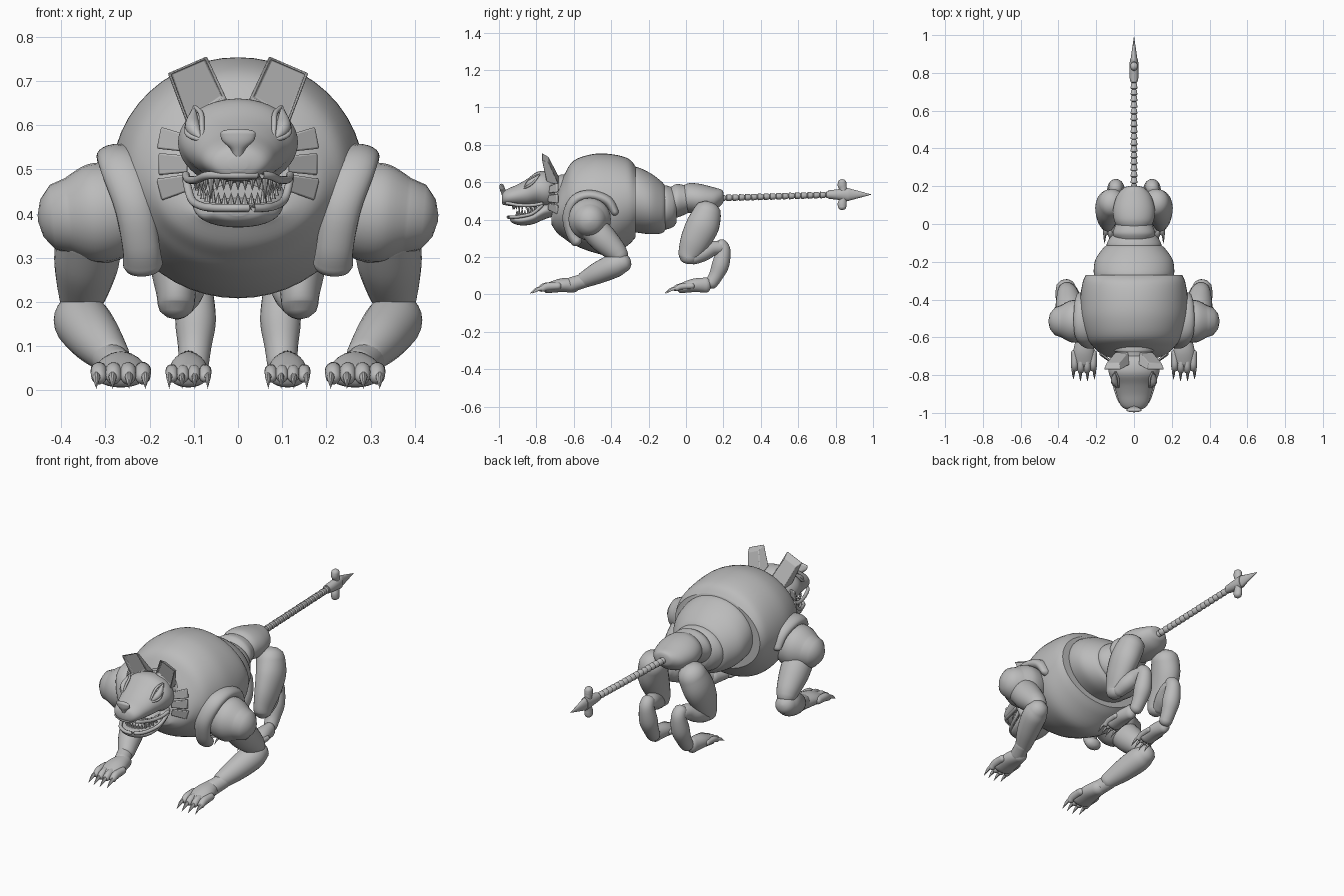
import bpy, bmesh, math
from mathutils import Vector

cube = bpy.data.objects.get("Cube")
if cube:
    bpy.data.objects.remove(cube)

grey = bpy.data.materials.new("plain_grey")
grey.use_nodes = True
grey.diffuse_color = (0.5, 0.5, 0.5, 1)
grey.node_tree.nodes["Principled BSDF"].inputs["Base Color"].default_value = (0.5, 0.5, 0.5, 1)


def finish(name, bm, angle=40):
    bmesh.ops.recalc_face_normals(bm, faces=bm.faces)
    mesh = bpy.data.meshes.new(name)
    bm.to_mesh(mesh)
    bm.free()
    mesh.materials.append(grey)
    mesh.shade_smooth()
    mesh.set_sharp_from_angle(angle=math.radians(angle))
    ob = bpy.data.objects.new(name, mesh)
    bpy.context.collection.objects.link(ob)
    return ob


def spline(rows, sub):
    """Catmull-Rom through rows of any width."""
    rows = [Vector(r) for r in rows]
    out = []
    for i in range(len(rows) - 1):
        a, b, c, d = rows[max(i - 1, 0)], rows[i], rows[i + 1], rows[min(i + 2, len(rows) - 1)]
        for k in range(sub):
            t = k / sub
            out.append(b + (c - a) * (t / 2) + (a * 2 - b * 5 + c * 4 - d) * (t * t / 2)
                       + (b * 3 - a - c * 3 + d) * (t ** 3 / 2))
    return out + [rows[-1]]


def sweep(bm, rows, sub=5, seg=24, upright=False, round_ends=False):
    """Rows are x, y, z, side radius, other radius; rings follow the path or stay upright."""
    rows = spline(rows, sub)
    if round_ends:
        for flip in (False, True):
            rows.reverse()
            end, ahead = rows[-1], (rows[-1] - rows[-2]).to_3d().normalized()
            for a in (30, 60, 85):
                s, c = math.sin(math.radians(a)), math.cos(math.radians(a))
                p = Vector(end[:3]) + ahead * s * min(end[3], end[4]) * 0.8
                rows.append(Vector((*p, end[3] * c, end[4] * c)))
    rings = []
    for i, r in enumerate(rows):
        tan = Vector(rows[min(i + 1, len(rows) - 1)][:3]) - Vector(rows[max(i - 1, 0)][:3])
        if upright:
            tan = Vector((0, 1, 0))
        tan.normalize()
        ref = Vector((1, 0, 0)) if abs(tan.x) < 0.9 else Vector((0, 1, 0))
        u = (ref - tan * ref.dot(tan)).normalized()
        v = tan.cross(u)
        p = Vector(r[:3])
        rings.append([bm.verts.new(p + u * max(r[3], 0.0003) * math.cos(math.tau * k / seg)
                                   + v * max(r[4], 0.0003) * math.sin(math.tau * k / seg)) for k in range(seg)])
    for a, b in zip(rings, rings[1:]):
        for k in range(seg):
            j = (k + 1) % seg
            bm.faces.new((a[k], a[j], b[j], b[k]))
    bm.faces.new(rings[0])
    bm.faces.new(rings[-1])


def tube(name, rows, **kw):
    bm = bmesh.new()
    sweep(bm, rows, **kw)
    return finish(name, bm)


def body(name, rows, **kw):
    """Upright loft along y; rows are y, z, half width, half height."""
    return tube(name, [(0, *r) for r in rows], upright=True, seg=48, **kw)


def limb(name, s, rows, **kw):
    return tube(name, [(r[0] * s, *r[1:4], r[-1]) for r in rows], **kw)


# Torso
body("chest", [(-.72, .40, .09, .025), (-.69, .44, .17, .11), (-.65, .47, .215, .172),
               (-.60, .49, .25, .225), (-.50, .488, .28, .262), (-.40, .48, .285, .27),
               (-.31, .495, .272, .232), (-.27, .495, .255, .19)])
body("upper_belly", [(-.30, .505, .20, .17), (-.26, .505, .213, .175), (-.19, .485, .205, .163),
                     (-.13, .465, .165, .138), (-.11, .462, .14, .115)])
body("lower_belly", [(-.15, .465, .13, .115), (-.11, .465, .145, .118), (-.07, .465, .125, .105), (-.05, .47, .1, .085)])
body("waist", [(-.08, .49, .10, .085), (-.05, .50, .112, .09), (-.01, .505, .1, .08), (.02, .51, .09, .07)])
body("pelvis", [(-.02, .51, .085, .07), (.02, .515, .105, .08), (.08, .51, .11, .08),
                (.15, .51, .09, .062), (.19, .52, .055, .04), (.2, .52, .03, .025)])
body("neck", [(-.72, .54, .1, .09), (-.68, .545, .1, .09), (-.67, .54, .115, .1), (-.62, .53, .13, .11)])

# Tail: beaded rod, knobbed crossbar and spike
beads, step = [], 0.6 / 18
for i in range(18):
    for f, r in ((0, .011), (.15, .018), (.85, .016)):
        y = .18 + (i + f) * step
        beads.append((0, y, .515 + (y - .18) * .03, r, r))
tube("tail", beads, sub=1, seg=16)
tube("tail_socket", [(0, .76, .534, .022, .022), (0, .81, .534, .024, .028), (0, .87, .534, .022, .036)])
tube("tail_crossbar", [(0, .835, .467, .02, .022), (0, .835, .485, .02, .024), (0, .84, .51, .018, .02),
                       (0, .84, .56, .018, .02), (0, .835, .583, .02, .024), (0, .835, .6, .02, .022)], round_ends=True)
tube("tail_spike", [(0, .86, .534, .02, .036), (0, .99, .534, .001, .001)], sub=1)

# Head
body("skull", [(-.69, .55, .08, .075), (-.72, .555, .12, .095), (-.76, .56, .135, .1), (-.80, .563, .13, .09),
               (-.85, .543, .108, .074), (-.90, .53, .092, .058), (-.95, .52, .076, .046),
               (-.975, .515, .055, .034), (-.985, .512, .02, .015)])
body("lower_jaw", [(-.70, .46, .085, .04), (-.76, .445, .105, .045), (-.82, .412, .1, .037),
                   (-.88, .397, .082, .028), (-.925, .4, .055, .02), (-.94, .405, .02, .01)])
body("mouth_lining", [(-.72, .46, .08, .04), (-.8, .45, .08, .04), (-.85, .44, .06, .03)])
tube("nose", [(0, -.965, .51, .012, .012), (0, -.975, .545, .016, .014),
              (0, -.982, .565, .036, .014), (0, -.986, .583, .04, .011)], round_ends=True)
for name, pts in (("upper_lip", [(.118, -.765, .487), (.112, -.82, .477), (.093, -.89, .477), (.065, -.95, .487)]),
                  ("lower_lip", [(.118, -.765, .48), (.106, -.82, .434), (.085, -.88, .418), (.055, -.925, .413)])):
    path = pts + [(0, pts[-1][1] - .025, pts[-1][2])] + [(-x, y, z) for x, y, z in reversed(pts)]
    tube(name, [(*p, .009, .009) for p in path], seg=12)

# Teeth: two arches of cones with longer fangs
bm = bmesh.new()
for half, reach, root, way in ((.098, .15, .478, -1), (.092, .13, .422, 1)):
    for i in range(-8, 9):
        t = i / 8 * 1.35
        x, y = half * math.sin(t), -.775 - reach * math.cos(t)
        z = root + .05 * (1 - math.cos(t)) ** 2 * (way > 0)
        length = .046 if abs(i) == 4 else .026
        sweep(bm, [(x, y, z, .008, .008), (x, y, z + way * length, 0, 0)], sub=1, seg=8)
finish("teeth", bm)


def ear(name, s):
    front = [(.025, -.745, .66), (.115, -.745, .60), (.16, -.77, .718), (.07, -.77, .757)]
    back = [(.03, -.68, .63), (.10, -.68, .585), (.145, -.735, .705), (.08, -.735, .735)]
    bm = bmesh.new()
    a, b = [[bm.verts.new((x * s, y, z)) for x, y, z in q] for q in (front, back)]
    face = bm.faces.new(a)
    bm.faces.new(b[::-1])
    for k in range(4):
        j = (k + 1) % 4
        bm.faces.new((a[j], a[k], b[k], b[j]))
    bmesh.ops.recalc_face_normals(bm, faces=bm.faces)
    bmesh.ops.inset_region(bm, faces=[face], thickness=.009, depth=0)
    bmesh.ops.inset_region(bm, faces=[face], thickness=.003, depth=-.012)
    ob = finish(name, bm, 30)
    mod = ob.modifiers.new("soft_edges", "BEVEL")
    mod.width, mod.segments = .003, 2


def fin(name, s, z, turn):
    bm = bmesh.new()
    bmesh.ops.create_cube(bm, size=1)
    for v in bm.verts:
        wide = .05 if v.co.x > 0 else .038
        x, h = v.co.x * .065, v.co.z * wide
        c, n = math.cos(turn), math.sin(turn)
        v.co = ((.147 + x * c - h * n) * s, -.71 + x * .7 + v.co.y * .012, z + x * n + h * c)
    ob = finish(name, bm, 30)
    mod = ob.modifiers.new("soft_edges", "BEVEL")
    mod.width, mod.segments = .004, 2


def paw(side, kind, s, cx, wrist, tip, width):
    """Palm, four toes and four claws."""
    length = wrist - tip
    limb(f"{side}_{kind}_palm", s, [(cx, wrist, .05, width * .6, .04), (cx, wrist - length * .3, .048, width * .85, .036),
                                    (cx, wrist - length * .6, .032, width * .85, .026)], round_ends=True)
    toes, claws = bmesh.new(), bmesh.new()
    for i in range(4):
        f = (i - 1.5) / 1.5
        x, r = (cx + f * width * .75), width * .29
        y = wrist - length * (.65 - .06 * abs(f))
        sweep(toes, [(x * s, y + .06, .045, r, r), (x * s, y, .042, r, r * 1.1),
                     (x * s, y - .025, .03, r * .9, r * .9)], seg=14, round_ends=True)
        x += f * .006
        sweep(claws, [(x * s, y - .02, .034, r * .55, r * .6), (x * s, y - .05, .026, r * .4, r * .5),
                      (x * s, y - length * .35, .004, 0, 0)], seg=10)
    finish(f"{side}_{kind}_toes", toes)
    finish(f"{side}_{kind}_claws", claws)


for side, s in (("left", 1), ("right", -1)):
    ear(f"{side}_ear", s)
    for part, z, turn in (("upper", .565, .2), ("middle", .512, 0), ("lower", .462, -.25)):
        fin(f"{side}_{part}_cheek_fin", s, z, turn)
    # Eye with a raised rim
    limb(f"{side}_eye", s, [(.082, -.868, .568, .002), (.1, -.84, .59, .016), (.103, -.815, .61, .014), (.098, -.785, .64, .001)])
    for rim, dx, dz in (("inner", -.018, .012), ("outer", .012, -.014)):
        limb(f"{side}_{rim}_eyelid", s, [(.08, -.872, .565, .004), (.1 + dx, -.845, .592 + dz, .006),
                                         (.102 + dx, -.815, .615 + dz, .006), (.098, -.783, .642, .004)], seg=12)
    # Shoulder ball with curved guard
    limb(f"{side}_shoulder", s, [(.22, -.515, .405, .085), (.27, -.515, .405, .108), (.33, -.515, .4, .112),
                                 (.385, -.515, .395, .085)], round_ends=True)
    limb(f"{side}_shoulder_guard", s, [(.215, -.585, .285, .045, .032), (.22, -.615, .33, .042, .028),
                                       (.235, -.63, .42, .045, .03), (.262, -.59, .505, .05, .03),
                                       (.27, -.51, .53, .05, .028), (.27, -.42, .5, .045, .028),
                                       (.265, -.38, .44, .04, .022)], round_ends=True)
    # Front leg
    limb(f"{side}_upper_arm", s, [(.335, -.5, .36, .075), (.342, -.44, .295, .074), (.35, -.38, .235, .06),
                                  (.355, -.355, .205, .05)], round_ends=True)
    limb(f"{side}_forearm", s, [(.362, -.335, .17, .052), (.352, -.38, .155, .064), (.32, -.47, .115, .058),
                                (.285, -.55, .075, .042)], round_ends=True)
    limb(f"{side}_wrist", s, [(.295, -.54, .075, .038), (.27, -.61, .053, .04)], round_ends=True)
    paw(side, "front", s, .265, -.60, -.84, .066)
    # Hind leg
    limb(f"{side}_thigh", s, [(.115, .115, .44, .07, .075), (.135, .09, .37, .07, .088), (.142, .05, .29, .058, .08),
                              (.14, .02, .22, .045, .062), (.14, .015, .195, .042, .05)], round_ends=True)
    limb(f"{side}_shin", s, [(.138, .04, .195, .036), (.125, .09, .22, .044), (.108, .14, .245, .04),
                             (.1, .185, .25, .035)], round_ends=True)
    limb(f"{side}_hock", s, [(.098, .185, .265, .034), (.096, .2, .235, .038), (.096, .185, .16, .046),
                             (.098, .16, .1, .038), (.1, .135, .06, .034)], round_ends=True)
    paw(side, "hind", s, .112, .11, -.12, .05)
